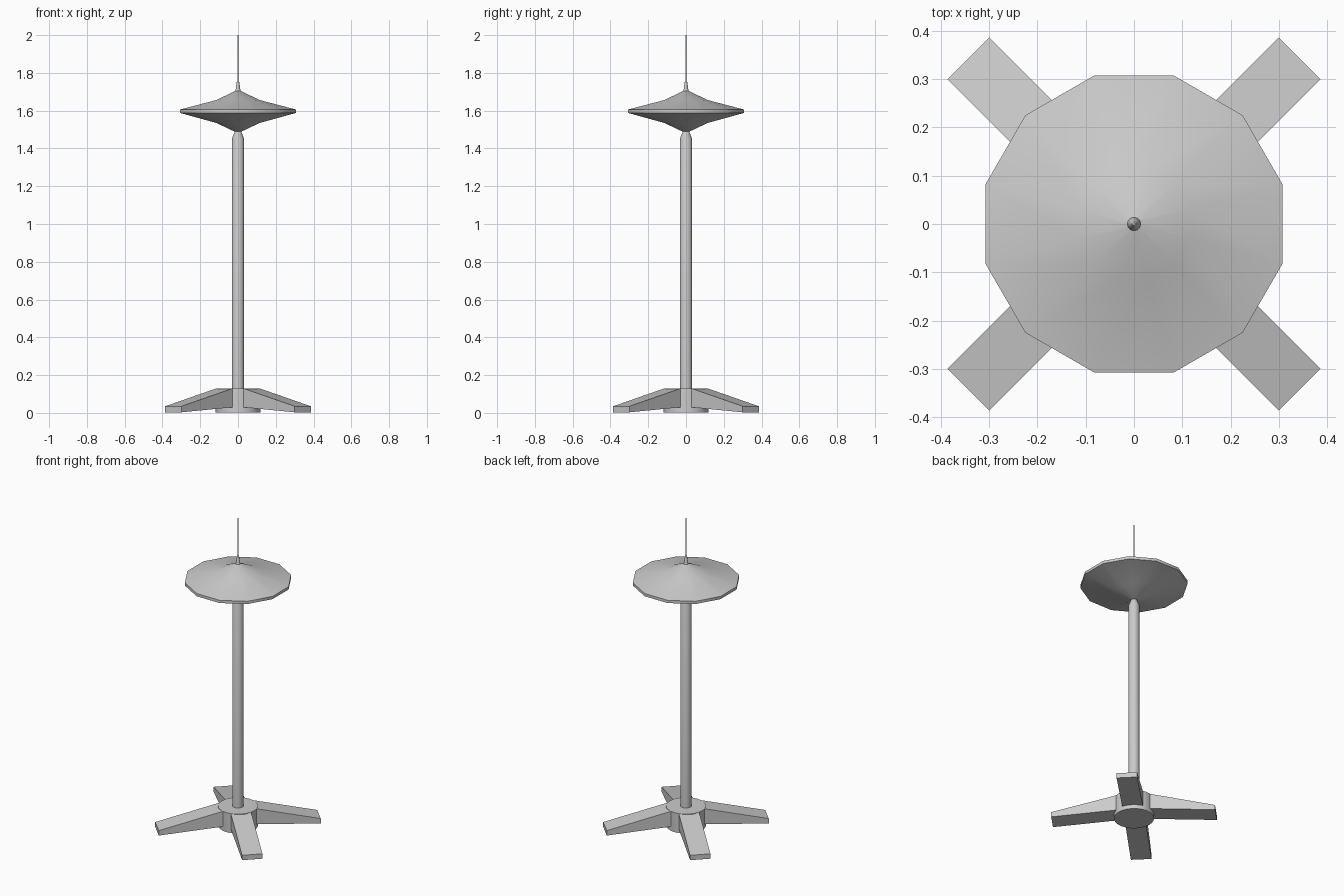
import bpy, bmesh, math
from mathutils import Matrix

if "Cube" in bpy.data.objects:
    bpy.data.objects.remove(bpy.data.objects["Cube"])


def finish(bm, name, angle):
    bmesh.ops.recalc_face_normals(bm, faces=bm.faces)
    me = bpy.data.meshes.new(name)
    bm.to_mesh(me)
    bm.free()
    ob = bpy.data.objects.new(name, me)
    bpy.context.collection.objects.link(ob)
    bpy.ops.object.select_all(action='DESELECT')
    ob.select_set(True)
    bpy.context.view_layer.objects.active = ob
    if angle:
        bpy.ops.object.shade_smooth_by_angle(angle=math.radians(angle))
    return ob


def lathe(name, profile, sides, offset=0.0, angle=35):
    """Closed turned solid from (radius, z) rings."""
    bm = bmesh.new()
    rings = []
    for r, z in profile:
        rings.append([bm.verts.new((r * math.cos(offset + i * math.tau / sides),
                                    r * math.sin(offset + i * math.tau / sides), z))
                      for i in range(sides)])
    for a, b in zip(rings, rings[1:]):
        for i in range(sides):
            j = (i + 1) % sides
            bm.faces.new((a[i], a[j], b[j], b[i]))
    bm.faces.new(rings[0])
    bm.faces.new(rings[-1])
    return finish(bm, name, angle)


# Base hub and pole
lathe("base_hub", [(0.118, 0.003), (0.118, 0.13)], 24)
lathe("pole", [(0.033, 0.12), (0.033, 1.45), (0.017, 1.49)], 16)

# Twelve-sided double-cone disc
lathe("disc", [(0.014, 1.487), (0.119, 1.535), (0.318, 1.588),
               (0.318, 1.606), (0.119, 1.656), (0.014, 1.705)],
      12, math.radians(15))

# Antenna on top
lathe("antenna", [(0.015, 1.70), (0.012, 1.715), (0.006, 1.755),
                  (0.003, 1.76), (0.003, 2.0)], 12)

# Four tapered legs on the diagonals
for k in range(4):
    bm = bmesh.new()
    side = [(0.10, 0.03), (0.485, 0.003), (0.485, 0.035), (0.10, 0.13)]
    left, right = ([bm.verts.new((d, y, z)) for d, z in side] for y in (-0.061, 0.061))
    bm.faces.new(left)
    bm.faces.new(right)
    for i in range(4):
        j = (i + 1) % 4
        bm.faces.new((left[i], left[j], right[j], right[i]))
    bm.transform(Matrix.Rotation(math.radians(45 + 90 * k), 4, 'Z'))
    finish(bm, f"leg_{k + 1}", 0)
